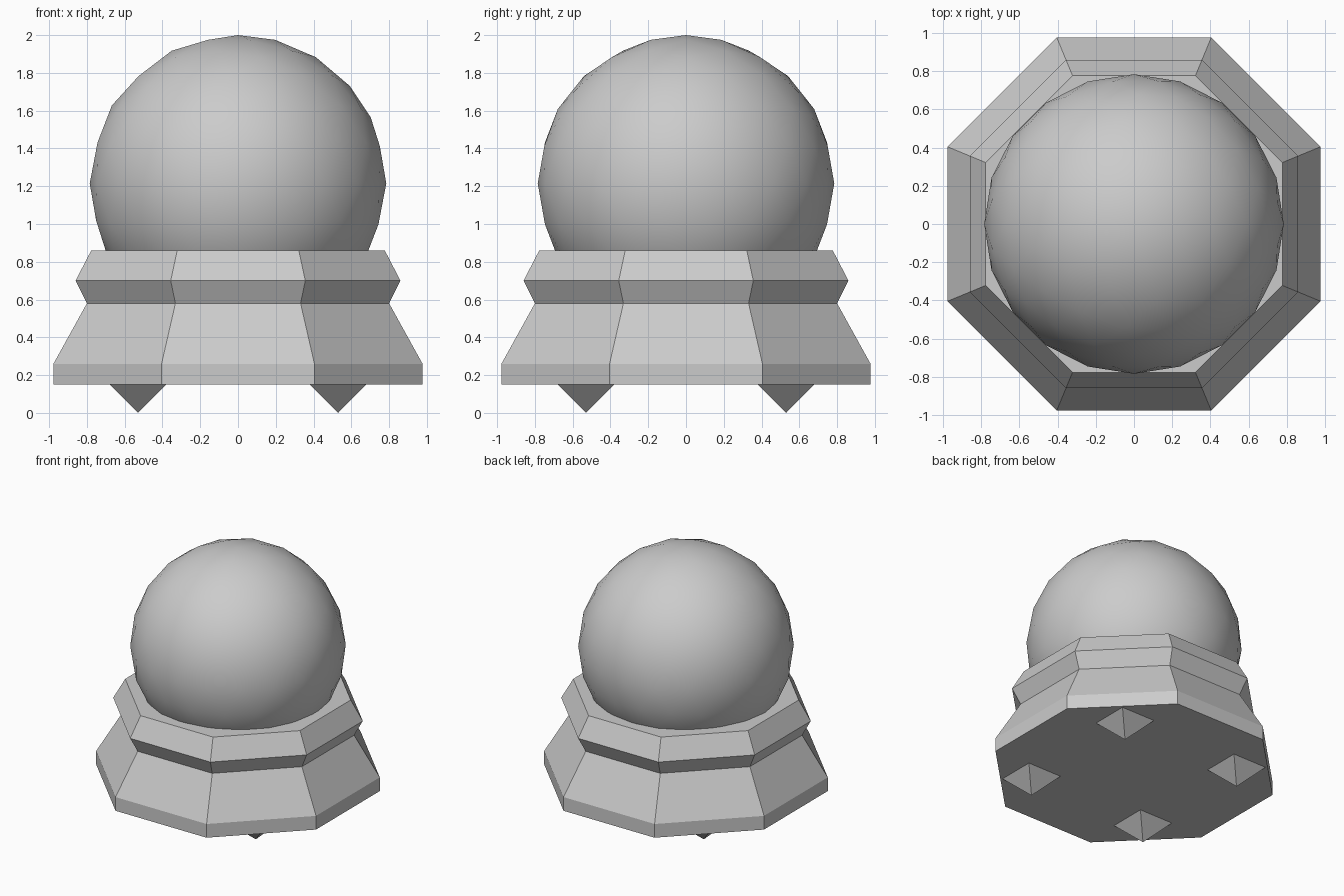
import bpy, bmesh
from math import cos, sin, pi

if "Cube" in bpy.data.objects:
    bpy.data.objects.remove(bpy.data.objects["Cube"])


def add_object(name, bm, smooth=False):
    bmesh.ops.recalc_face_normals(bm, faces=bm.faces)
    for f in bm.faces:
        f.smooth = smooth
    mesh = bpy.data.meshes.new(name)
    bm.to_mesh(mesh)
    bm.free()
    obj = bpy.data.objects.new(name, mesh)
    bpy.context.collection.objects.link(obj)
    return obj


def polygon_stack(name, profile, sides):
    """Stack flat-sided rings given as (apothem, z) and cap both ends."""
    bm = bmesh.new()
    rings = []
    for apothem, z in profile:
        r = apothem / cos(pi / sides)
        rings.append([bm.verts.new((r * cos((i + 0.5) * 2 * pi / sides),
                                    r * sin((i + 0.5) * 2 * pi / sides), z))
                      for i in range(sides)])
    for a, b in zip(rings, rings[1:]):
        for i in range(sides):
            j = (i + 1) % sides
            bm.faces.new((a[i], a[j], b[j], b[i]))
    bm.faces.new(rings[0])
    bm.faces.new(rings[-1])
    return add_object(name, bm)


# Octagonal stand with a pinched waist
polygon_stack("stand", [(0.977, 0.15), (0.977, 0.26), (0.80, 0.58),
                        (0.86, 0.70), (0.777, 0.86)], 8)

# Smooth low-poly globe resting in the stand
bm = bmesh.new()
bmesh.ops.create_icosphere(bm, subdivisions=3, radius=0.785)
globe = add_object("globe", bm, smooth=True)
globe.location.z = 1.215

# Four inverted square pyramid feet
for sx, side in ((-1, "left"), (1, "right")):
    for sy, end in ((-1, "front"), (1, "back")):
        bm = bmesh.new()
        tip = bm.verts.new((0, 0, 0))
        top = [bm.verts.new((x, y, 0.15)) for x, y in
               ((-0.15, -0.15), (0.15, -0.15), (0.15, 0.15), (-0.15, 0.15))]
        for i in range(4):
            bm.faces.new((tip, top[i], top[(i + 1) % 4]))
        bm.faces.new(top)
        foot = add_object(f"foot_{end}_{side}", bm)
        foot.location = (0.53 * sx, 0.53 * sy, 0)
